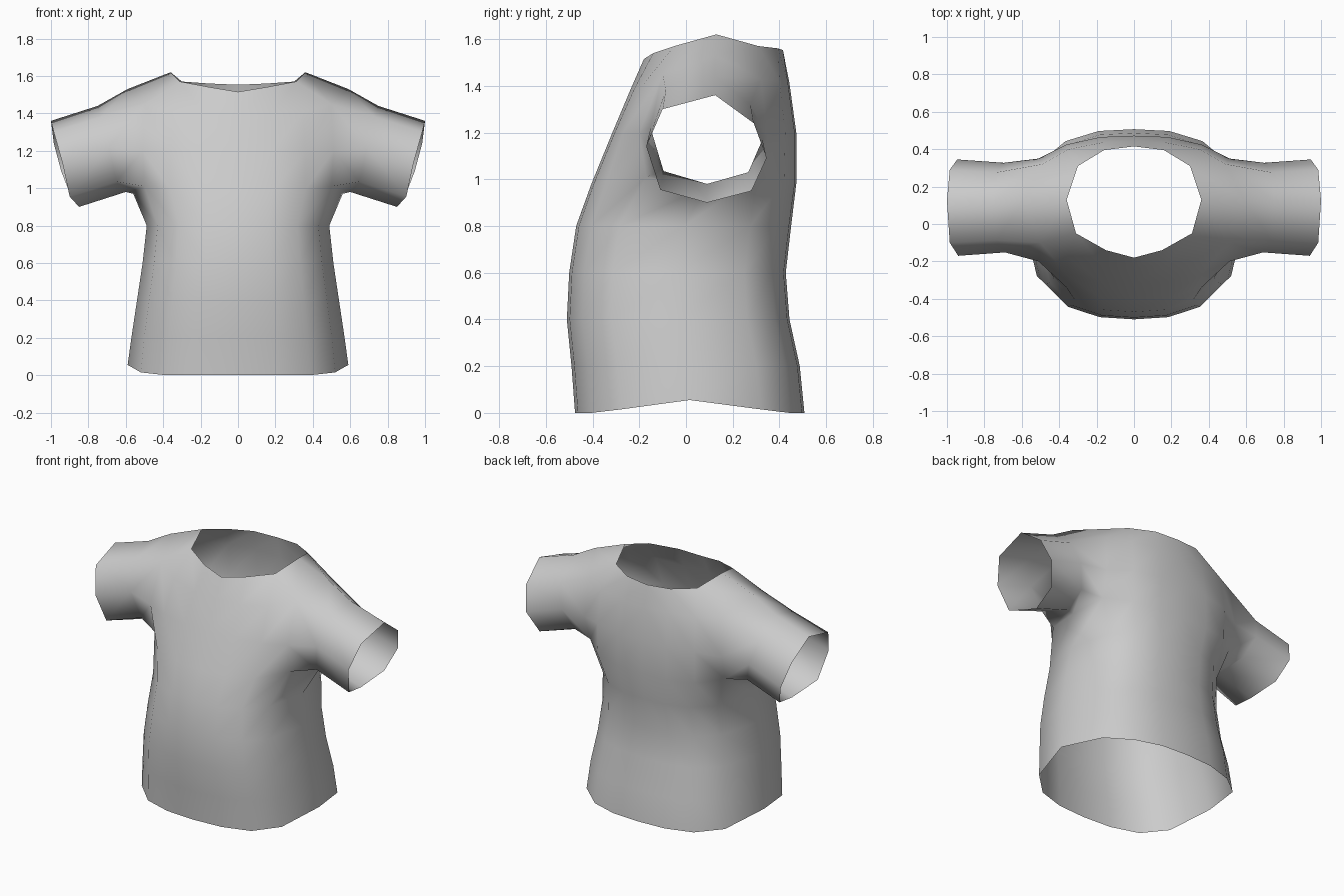
import bpy, bmesh

if "Cube" in bpy.data.objects:
    bpy.data.objects.remove(bpy.data.objects["Cube"])

cloth = bpy.data.materials.new("grey cloth")
cloth.diffuse_color = (0.6, 0.6, 0.6, 1)
cloth.use_nodes = True
cloth.node_tree.nodes["Principled BSDF"].inputs["Base Color"].default_value = cloth.diffuse_color

# Half cross-section of the body, front centre -> side -> back centre
section = [(0, -1), (.34, -.975), (.65, -.86), (.88, -.6), (1, 0),
           (.87, .62), (.62, .87), (.32, .98), (0, 1)]
hem_lift = [0, 0, 0, .015, .055, .015, 0, 0, 0]


def body_row(z, width, front, back, lift=0):
    mid, depth = (front + back) / 2, (back - front) / 2
    return [(sx * width, mid + sy * depth, z + lift * h)
            for (sx, sy), h in zip(section, hem_lift)]


rows = [
    body_row(0, .59, -.475, .507, 1),
    body_row(.2, .57, -.49, .487),
    body_row(.4, .54, -.51, .443),
    body_row(.6, .51, -.5, .427),
    body_row(.8, .488, -.47, .45),
    # chest at armpit height
    [(0, -.405, .98), (.18, -.395, .98), (.36, -.34, .99), (.50, -.17, 1.01), (.56, .09, .97),
     (.50, .30, 1.01), (.36, .42, .99), (.18, .465, .98), (0, .472, .98)],
    # chest at mid-armhole height
    [(0, -.315, 1.2), (.18, -.305, 1.2), (.36, -.27, 1.2), (.51, -.2, 1.2), None,
     (.51, .35, 1.18), (.36, .425, 1.2), (.18, .465, 1.2), (0, .472, 1.2)],
    # shoulder line
    [(0, -.235, 1.39), (.17, -.22, 1.39), (.35, -.18, 1.41), (.50, -.10, 1.45), (.59, .125, 1.53),
     (.49, .32, 1.43), (.35, .40, 1.42), (.17, .435, 1.42), (0, .443, 1.41)],
    # neckline, doubled points close the corners beside the shoulder
    [(0, -.18, 1.515), (.15, -.14, 1.54), (.31, -.05, 1.57), (.31, -.05, 1.57), (.36, .13, 1.62),
     (.30, .31, 1.57), (.30, .31, 1.57), (.16, .395, 1.56), (0, .415, 1.553)],
]

# Sleeve cuff, matching the order of the armhole loop below
cuff = [(.90, -.11, .955), (.85, .09, .90), (.89, .28, .95), (.945, .345, 1.09),
        (.985, .29, 1.24), (1.0, .125, 1.36), (.985, -.10, 1.30), (.94, -.17, 1.14)]

bm = bmesh.new()
grid = [[bm.verts.new(p) if p else None for p in row] for row in rows]

# Body panels, leaving the armhole open
for r in range(len(grid) - 1):
    for c in range(8):
        quad = [grid[r][c], grid[r][c + 1], grid[r + 1][c + 1], grid[r + 1][c]]
        if None not in quad:
            bm.faces.new(quad)

# Sleeve: armhole -> mid ring -> cuff
armhole = [grid[r][c] for r, c in
           ((5, 3), (5, 4), (5, 5), (6, 5), (7, 5), (7, 4), (7, 3), (6, 3))]
middle = [bm.verts.new((x - .25, .09 + (y - .09) * .93, z + .08)) for x, y, z in cuff]
end = [bm.verts.new(p) for p in cuff]
for a, b in ((armhole, middle), (middle, end)):
    for i in range(8):
        j = (i + 1) % 8
        bm.faces.new((a[i], a[j], b[j], b[i]))

bmesh.ops.remove_doubles(bm, verts=bm.verts[:], dist=.001)
bmesh.ops.recalc_face_normals(bm, faces=bm.faces[:])
# Outside must face out: the front panel looks towards -y
bm.faces.ensure_lookup_table()
front_face = min(bm.faces, key=lambda f: f.calc_center_median().y)
if front_face.normal.y > 0:
    bmesh.ops.reverse_faces(bm, faces=bm.faces[:])
for f in bm.faces:
    f.smooth = True

mesh = bpy.data.meshes.new("shirt")
bm.to_mesh(mesh)
bm.free()
shirt = bpy.data.objects.new("shirt", mesh)
bpy.context.collection.objects.link(shirt)
mesh.materials.append(cloth)

# Left half
mirror = shirt.modifiers.new("mirror", 'MIRROR')
mirror.use_clip = True
